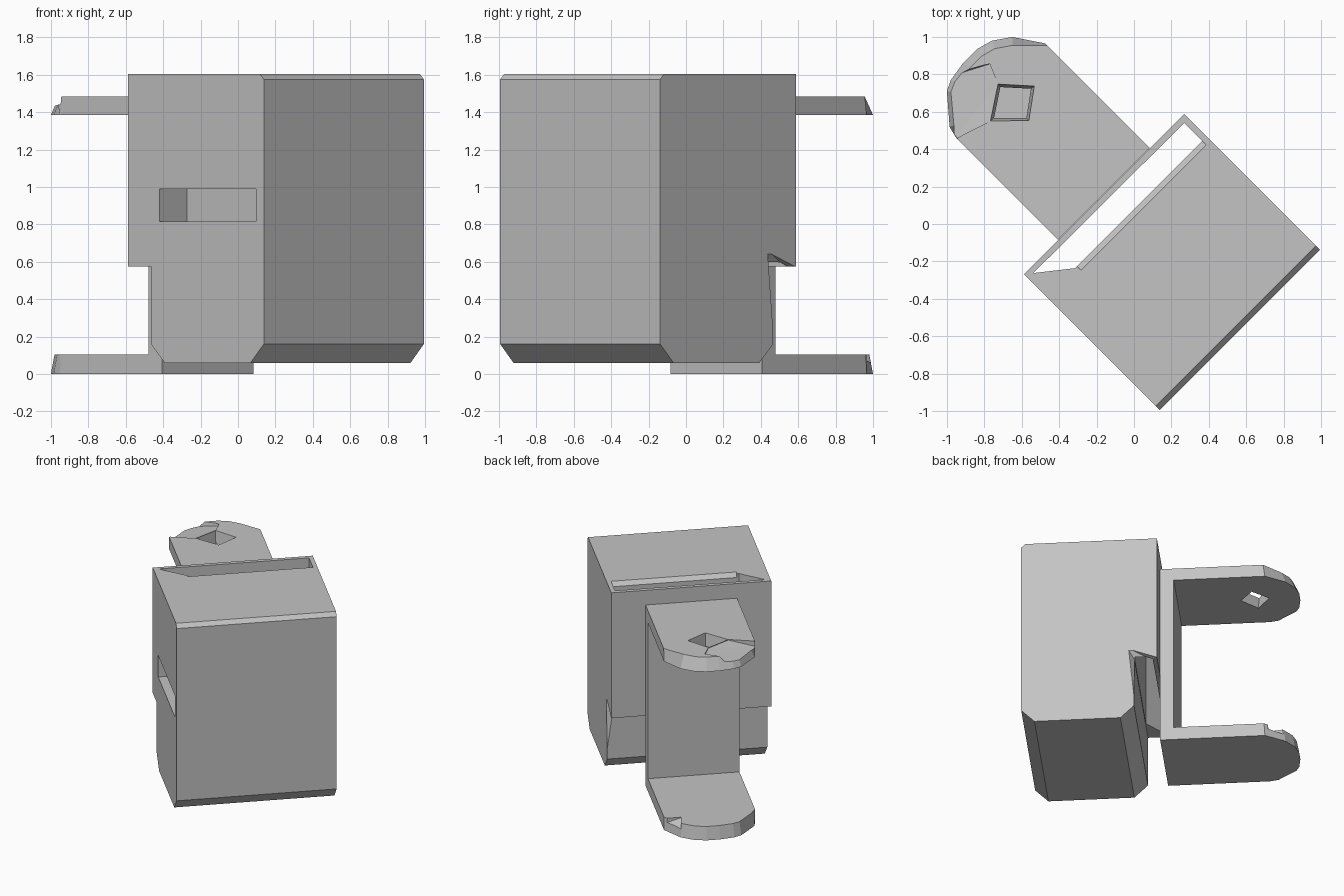
import bpy, bmesh, math
from mathutils import Vector

old = bpy.data.objects.get("Cube")
if old:
    bpy.data.objects.remove(old, do_unlink=True)

TURN = math.radians(45)     # the whole model stands at 45 degrees

grey = bpy.data.materials.new("plain_grey")
grey.use_nodes = True
COLOUR = (0.55, 0.55, 0.55, 1)
grey.diffuse_color = COLOUR
grey.node_tree.nodes["Principled BSDF"].inputs["Base Color"].default_value = COLOUR


def add_object(name, bm):
    bmesh.ops.recalc_face_normals(bm, faces=bm.faces[:])
    mesh = bpy.data.meshes.new(name)
    bm.to_mesh(mesh)
    bm.free()
    mesh.materials.append(grey)
    obj = bpy.data.objects.new(name, mesh)
    obj.rotation_euler.z = TURN
    bpy.context.collection.objects.link(obj)
    return obj


def loft(name, ring_a, ring_b):
    """Solid between two rings with the same number of points."""
    bm = bmesh.new()
    a = [bm.verts.new(p) for p in ring_a]
    b = [bm.verts.new(p) for p in ring_b]
    bm.faces.new(a)
    bm.faces.new(b)
    for i in range(len(a)):
        j = (i + 1) % len(a)
        bm.faces.new((a[i], a[j], b[j], b[i]))
    return add_object(name, bm)


def hull(name, points):
    bm = bmesh.new()
    for p in points:
        bm.verts.new(p)
    bmesh.ops.convex_hull(bm, input=bm.verts[:])
    return add_object(name, bm)


def cut(target, cutter):
    mod = target.modifiers.new("cut", 'BOOLEAN')
    mod.operation = 'DIFFERENCE'
    mod.solver = 'EXACT'
    mod.object = cutter
    bpy.context.view_layer.update()
    with bpy.context.temp_override(object=target, active_object=target):
        bpy.ops.object.modifier_apply(modifier=mod.name)
    bpy.data.objects.remove(cutter, do_unlink=True)


def at_z(points, z):
    return [(x, y, z) for x, y in points]


# Main housing: side profile (depth, height) swept across the width
HALF = 0.605
BACK, WALL, TOP, STEP = 0.226, 0.053, 1.605, 0.575
profile = [(-0.80, 0.16), (-0.70, 0.06), (-0.05, 0.06), (WALL, 0.16), (WALL, STEP),
           (BACK, STEP), (BACK, TOP), (-0.77, TOP), (-0.80, 1.575)]
housing = loft("housing", [(-HALF, y, z) for y, z in profile],
               [(HALF, y, z) for y, z in profile])

# Open slot running down behind the rear wall
slot = [(-0.566, 0.195), (-0.39, 0.056), (0.571, 0.056), (0.571, 0.192)]
cut(housing, loft("slot_cutter", at_z(slot, 0.4), at_z(slot, 1.8)))

# Sloping lip along the front edge of the slot
lip_end = [(-0.357, 0.571)]
lip = [(x, y, z) for x in (-0.375, 0.571)
       for y, z in ((0.025, TOP), (0.025, TOP + 0.1), (0.1, TOP + 0.1), (0.1, 1.56), (0.06, 1.57))]
cut(housing, hull("lip_cutter", lip))

# Pocket in the side
pocket = [(-0.74, 0.815), (-0.011, 0.815), (-0.011, 0.99), (-0.74, 0.99)]
cut(housing, loft("pocket_cutter", [(-0.8, y, z) for y, z in pocket],
                  [(-0.395, y, z) for y, z in pocket]))

# Slanted notch at the lower rear corner of the other side
cut(housing, hull("notch_cutter", [
    (0.62, 0.0, 0.66), (0.62, 0.24, 0.57), (0.62, 0.05, 0.16),
    (0.55, 0.06, STEP), (0.55, 0.20, 0.57), (0.62, 0.24, 0.16)]))

# Bracket: two rounded arms joined by an upright
ARM = 0.346
tip = [(ARM, 1.02), (0.247, 1.167), (0.156, 1.23), (0.067, 1.255), (-0.035, 1.255),
       (-0.148, 1.237), (-0.205, 1.21), (-0.33, 1.064), (-ARM, 1.0)]
root = [(-ARM, 0.228), (ARM, 0.228)]


def arm(name, z_low, z_high, inset):
    upper = []
    for x, y in tip:
        d = Vector((x, y - 0.9)).normalized() * inset
        upper.append((x - d.x if abs(x) < ARM else x, y - d.y))
    return loft(name, at_z(tip + root, z_low), at_z(upper + root, z_high))


upper_arm = arm("upper_arm", 1.385, 1.485, 0.045)
lower_arm = arm("lower_arm", 0.0, 0.105, 0.02)
upright = loft("upright", at_z(root + [(ARM, 0.33), (-ARM, 0.33)], 0.10),
               at_z(root + [(ARM, 0.33), (-ARM, 0.33)], 1.39))

# Four-sided hole in the upper arm, a little wider at the top
hole = [(0.015, 1.046), (0.148, 0.898), (-0.007, 0.785), (-0.156, 0.933)]
narrow = [(x * 0.8, 0.915 + (y - 0.915) * 0.8) for x, y in hole]
cut(upper_arm, loft("hole_cutter", at_z(narrow, 1.37), at_z(hole, 1.50)))

# Broken facet running from the hole down to the tip
cut(upper_arm, hull("facet_cutter", [
    (0.015, 1.046, 1.48), (-0.156, 0.933, 1.48), (-0.15, 1.26, 1.43), (-0.36, 1.0, 1.44),
    (0.06, 1.15, 1.47), (0.06, 1.15, 1.6), (0.015, 1.046, 1.6), (-0.156, 0.933, 1.6),
    (-0.15, 1.3, 1.6), (-0.36, 1.0, 1.6)]))

# Small chip in the edge of the lower arm
cut(lower_arm, hull("chip_cutter", [
    (0.36, 1.04, 0.06), (0.25, 1.19, 0.05), (0.22, 1.04, 0.10),
    (0.36, 1.04, 0.2), (0.25, 1.19, 0.2), (0.22, 1.04, 0.2)]))
